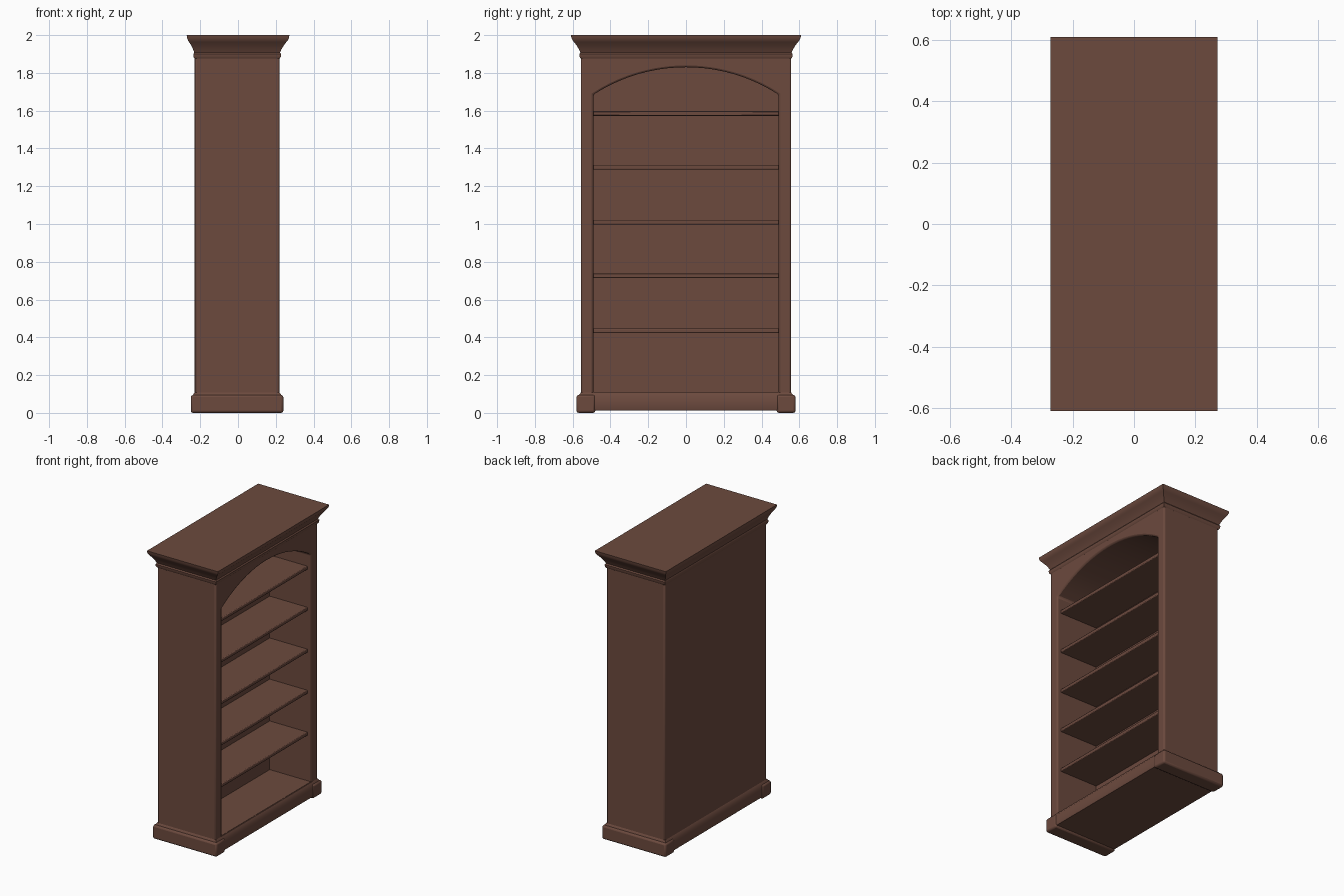
import bpy, bmesh, math

cube = bpy.data.objects.get("Cube")
if cube:
    bpy.data.objects.remove(cube, do_unlink=True)

wood = bpy.data.materials.new("brown_wood")
wood.use_nodes = True
COLOUR = (0.15, 0.068, 0.048, 1)
wood.diffuse_color = COLOUR
wood.node_tree.nodes["Principled BSDF"].inputs["Base Color"].default_value = COLOUR

# Shared dimensions: the opening faces +x
BACK, FRONT = -0.23, 0.22
INNER_BACK = -0.1
HALF_W = 0.557
OPEN_W = 0.49
SPRING, CROWN = 1.685, 1.83


def finish(bm, name, bevel=0.0):
    bmesh.ops.recalc_face_normals(bm, faces=bm.faces)
    mesh = bpy.data.meshes.new(name)
    bm.to_mesh(mesh)
    bm.free()
    mesh.materials.append(wood)
    obj = bpy.data.objects.new(name, mesh)
    bpy.context.collection.objects.link(obj)
    if bevel:
        mod = obj.modifiers.new("soft_edges", 'BEVEL')
        mod.width = bevel
        mod.segments = 2
        mod.limit_method = 'ANGLE'
        mod.angle_limit = math.radians(50)
    bpy.ops.object.select_all(action='DESELECT')
    obj.select_set(True)
    bpy.context.view_layer.objects.active = obj
    bpy.ops.object.shade_smooth_by_angle(angle=math.radians(35))
    return obj


def box(name, x0, x1, y0, y1, z0, z1, bevel=0.0):
    bm = bmesh.new()
    for v in bmesh.ops.create_cube(bm, size=1)["verts"]:
        v.co = ((x0, x1)[v.co.x > 0], (y0, y1)[v.co.y > 0], (z0, z1)[v.co.z > 0])
    return finish(bm, name, bevel)


def extrude_outline(name, outline, x0, x1, bevel=0.0):
    """Extrude a (y, z) outline from x0 to x1."""
    bm = bmesh.new()
    face = bm.faces.new([bm.verts.new((x0, y, z)) for y, z in outline])
    bmesh.ops.solidify(bm, geom=[face], thickness=0)
    bm.free()
    bm = bmesh.new()
    rings = [[bm.verts.new((x, y, z)) for y, z in outline] for x in (x0, x1)]
    bridge(bm, rings)
    return finish(bm, name, bevel)


def bridge(bm, rings):
    """Join successive rings with quads and cap both ends."""
    for low, high in zip(rings, rings[1:]):
        for i in range(len(low)):
            j = (i + 1) % len(low)
            bm.faces.new((low[i], low[j], high[j], high[i]))
    bm.faces.new(rings[0])
    bm.faces.new(rings[-1])


def moulding(name, profile, back_share=1.0):
    """Stack rectangles that overhang the case by each (overhang, z)."""
    bm = bmesh.new()
    rings = []
    for out, z in profile:
        x0, x1, y = BACK - out * back_share, FRONT + out, HALF_W + out
        rings.append([bm.verts.new((px, py, z))
                      for px, py in ((x0, -y), (x1, -y), (x1, y), (x0, y))])
    bridge(bm, rings)
    return finish(bm, name)


# Case: side walls joined over an arched opening
sag = CROWN - SPRING
radius = (OPEN_W ** 2 + sag ** 2) / (2 * sag)
sweep = math.asin(OPEN_W / radius)
STEPS = 20
arch = []
for i in range(STEPS + 1):
    a = sweep * (1 - 2 * i / STEPS)
    arch.append((radius * math.sin(a), CROWN - radius + radius * math.cos(a)))
outline = [(-OPEN_W, 0.06), (-HALF_W, 0.06), (-HALF_W, 1.89), (HALF_W, 1.89),
           (HALF_W, 0.06), (OPEN_W, 0.06)] + arch
extrude_outline("arched_case", outline, BACK + 0.003, FRONT, bevel=0.01)

# Back panel
box("back_panel", BACK, INNER_BACK, -0.545, 0.545, 0.06, 1.88)

# Shelves
for n, z in enumerate((0.435, 0.725, 1.01, 1.3, 1.585)):
    box(f"shelf_{n + 1}", INNER_BACK - 0.01, 0.19, -0.5, 0.5,
        z - 0.012, z + 0.012, bevel=0.005)

# Floor of the bottom compartment
box("bottom_board", INNER_BACK - 0.01, FRONT - 0.005, -0.5, 0.5, 0.05, 0.11)

# Plinth with a sloped top edge, and a foot block at each front corner
moulding("plinth", [(0.012, 0.012), (0.016, 0.02), (0.016, 0.085), (0, 0.108)])
for side, name in ((1, "left"), (-1, "right")):
    y0, y1 = sorted((side * 0.48, side * 0.58))
    box(f"{name}_foot", -0.25, 0.24, y0, y1, 0, 0.095, bevel=0.012)

# Cornice: a bead, a cove and a flat top edge
moulding("cornice", [(0, 1.875), (0.007, 1.885), (0.008, 1.9), (0.002, 1.908),
                     (0.01, 1.925), (0.022, 1.945), (0.036, 1.963),
                     (0.042, 1.97), (0.05, 1.985), (0.052, 2.0)], back_share=0.8)
